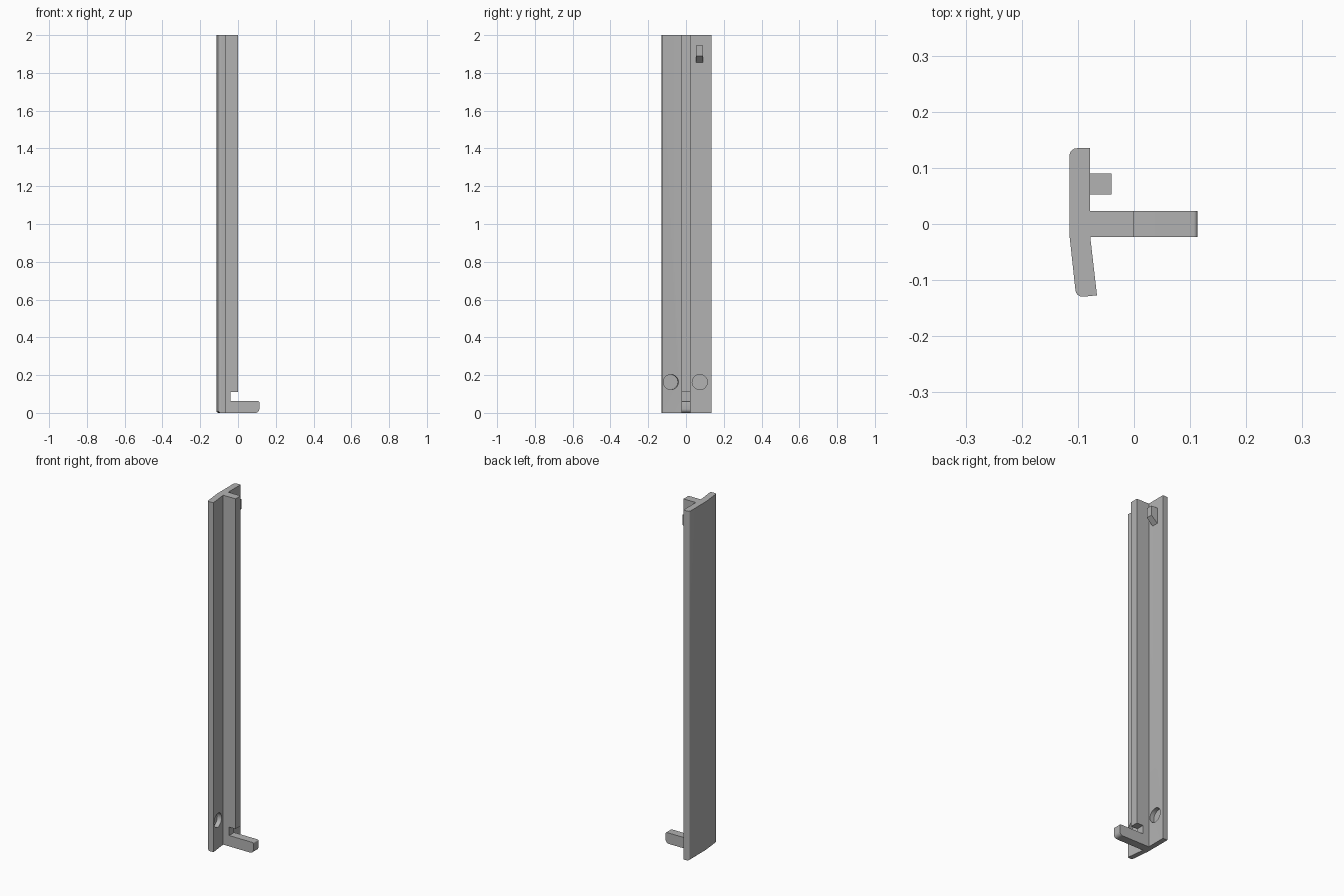
import bpy, bmesh, math
from mathutils import Matrix, Vector

cube = bpy.data.objects.get("Cube")
if cube:
    bpy.data.objects.remove(cube, do_unlink=True)

grey = bpy.data.materials.new("plain grey")
grey.use_nodes = True
grey.diffuse_color = (0.45, 0.45, 0.45, 1)
grey.node_tree.nodes["Principled BSDF"].inputs["Base Color"].default_value = grey.diffuse_color


def prism(name, profile, place, depth, bevels=()):
    """Extrude a closed profile; bevels are (edge rule on its two ends, radius)."""
    bm = bmesh.new()
    face = bm.faces.new([bm.verts.new(place(a, b)) for a, b in profile])
    new = bmesh.ops.extrude_face_region(bm, geom=[face])["geom"]
    bmesh.ops.translate(bm, vec=Vector(depth),
                        verts=[v for v in new if isinstance(v, bmesh.types.BMVert)])
    bmesh.ops.recalc_face_normals(bm, faces=bm.faces)
    for rule, radius in bevels:
        edges = [e for e in bm.edges if rule(e.verts[0].co, e.verts[1].co)]
        bmesh.ops.bevel(bm, geom=edges, offset=radius, segments=5,
                        profile=0.5, affect='EDGES', clamp_overlap=True)
    mesh = bpy.data.meshes.new(name)
    bm.to_mesh(mesh)
    bm.free()
    mesh.materials.append(grey)
    obj = bpy.data.objects.new(name, mesh)
    bpy.context.collection.objects.link(obj)
    return obj


def activate(obj):
    bpy.ops.object.select_all(action='DESELECT')
    obj.select_set(True)
    bpy.context.view_layer.objects.active = obj


def bore(obj, centre, axis, radius, depth):
    """Cut a blind round hole into obj."""
    bm = bmesh.new()
    turn = Vector(axis).to_track_quat('Z', 'Y').to_matrix().to_4x4()
    bmesh.ops.create_cone(bm, cap_ends=True, segments=32, radius1=radius, radius2=radius,
                          depth=depth * 2, matrix=Matrix.Translation(centre) @ turn)
    mesh = bpy.data.meshes.new("hole_cutter")
    bm.to_mesh(mesh)
    bm.free()
    mesh.materials.append(grey)
    cutter = bpy.data.objects.new("hole_cutter", mesh)
    cutter.hide_render = True
    bpy.context.collection.objects.link(cutter)
    mod = obj.modifiers.new("hole", 'BOOLEAN')
    mod.operation, mod.solver, mod.object = 'DIFFERENCE', 'EXACT', cutter
    activate(obj)
    bpy.ops.object.modifier_apply(modifier=mod.name)
    bpy.data.objects.remove(cutter, do_unlink=True)


# Long plate, slightly bent along the rib, with rounded outer edges
def on_outer(v):
    return v.x < -0.1


def outer_border(a, b):
    if not (on_outer(a) and on_outer(b)):
        return False
    at_end = abs(a.y) > 0.1 and abs(b.y) > 0.1 and a.y * b.y > 0
    at_bottom = a.z < 0.01 and b.z < 0.01
    return at_end or at_bottom


plate = prism("bent_plate",
              [(-0.078, 0.135), (-0.115, 0.135), (-0.115, -0.02),
               (-0.103, -0.131), (-0.066, -0.127), (-0.078, -0.023)],
              lambda x, y: (x, y, 0), (0, 0, 2), [(outer_border, 0.013)])

# Blind screw holes, square to each half of the plate
tilt = math.atan2(0.012, 0.104)
bore(plate, (-0.078, 0.073, 0.163), (1, 0, 0), 0.04, 0.025)
bore(plate, (-0.0717, -0.08, 0.163), (math.cos(tilt), math.sin(tilt), 0), 0.04, 0.025)

# Central rib with a notch above the projecting foot
rib = prism("rib_and_foot",
            [(-0.0785, 0), (0.113, 0), (0.113, 0.062), (-0.04, 0.062),
             (-0.04, 0.11), (0, 0.11), (0, 2), (-0.0785, 2)],
            lambda x, z: (x, -0.023, z), (0, 0.046, 0),
            [(lambda a, b: min(a.x, b.x) > 0.11 and max(a.z, b.z) < 0.01, 0.02),
             (lambda a, b: min(a.x, b.x) > 0.11 and min(a.z, b.z) > 0.06, 0.007)])

# Small hook peg with a slanted underside
peg = prism("hook_peg",
            [(-0.0785, 1.855), (-0.04, 1.89), (-0.04, 1.945), (-0.0785, 1.945)],
            lambda x, z: (x, 0.053, z), (0, 0.037, 0))

for part in (plate, rib, peg):
    activate(part)
    bpy.ops.object.shade_smooth_by_angle(angle=math.radians(30))
